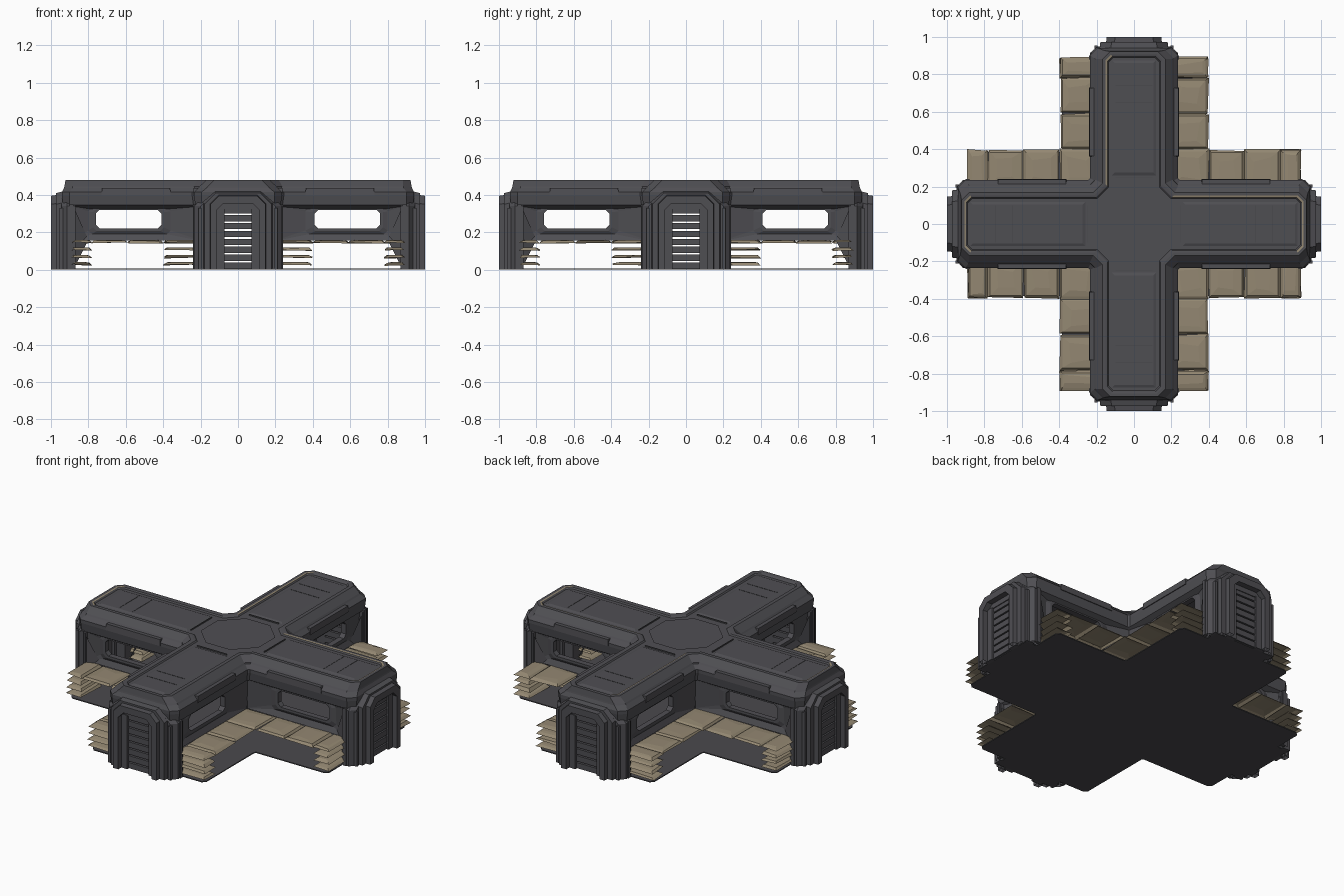
import bpy, bmesh, math, random
from mathutils import Matrix, Vector

if "Cube" in bpy.data.objects:
    bpy.data.objects.remove(bpy.data.objects["Cube"])

random.seed(4)


def material(name, rgb):
    m = bpy.data.materials.new(name)
    m.diffuse_color = (*rgb, 1)
    m.use_nodes = True
    m.node_tree.nodes["Principled BSDF"].inputs["Base Color"].default_value = m.diffuse_color
    return m


GREY = material("dark grey metal", (0.078, 0.077, 0.086))
DEEP = material("deep grey metal", (0.068, 0.067, 0.074))
TAN = material("tan sandbag", (0.295, 0.245, 0.168))

ONE = [Matrix.Identity(4)]
SYM4 = [Matrix.Rotation(i * math.pi / 2, 4, 'Z') for i in range(4)]
SYM8 = SYM4 + [r @ Matrix.Scale(-1, 4, (0, 1, 0)) for r in SYM4]


def build(name, faces, mats, sym=ONE, rule=None):
    """Make one object from polygons, repeated by every transform in sym."""
    bm = bmesh.new()
    for m in sym:
        for f in faces:
            bm.faces.new([bm.verts.new(m @ Vector(p)) for p in f])
    bmesh.ops.remove_doubles(bm, verts=bm.verts, dist=0.0002)
    bmesh.ops.recalc_face_normals(bm, faces=bm.faces)
    if rule:
        for f in bm.faces:
            f.material_index = rule(f)
    me = bpy.data.meshes.new(name)
    bm.to_mesh(me)
    bm.free()
    for m in mats:
        me.materials.append(m)
    ob = bpy.data.objects.new(name, me)
    bpy.context.collection.objects.link(ob)
    return ob


def loft(rings, closed=True):
    n = len(rings[0])
    return [[a[i], a[(i + 1) % n], b[(i + 1) % n], b[i]]
            for a, b in zip(rings, rings[1:]) for i in range(n if closed else n - 1)]


def rect(x0, x1, y0, y1, z):
    return [(x0, y0, z), (x1, y0, z), (x1, y1, z), (x0, y1, z)]


def box(x0, x1, y0, y1, z0, z1, inset=0):
    a = rect(x0, x1, y0, y1, z0)
    b = rect(x0 + inset, x1 - inset, y0 + inset, y1 - inset, z1)
    return loft([a, b]) + [a, b]


def cross(z, w, L, ci, co):
    """Plus-shaped outline: half width, arm length, inner and outer chamfers."""
    q = [(L, w - co), (L - co, w), (w + ci, w), (w, w + ci), (w, L - co), (w - co, L)]
    return [tuple(r @ Vector((x, y, z))) for r in SYM4 for x, y in q]


def arch(x, w, top, c):
    return [(x, w, 0), (x, w, top - c), (x, w - c, top),
            (x, c - w, top), (x, -w, top - c), (x, -w, 0)]


def portal(sections, inner):
    """Doorway frame lofted along x with an arched opening."""
    outs = [arch(*s) for s in sections]
    ins = [arch(s[0], *inner) for s in (sections[0], sections[-1])]
    return (loft(outs, False) + loft(ins, False)
            + loft([outs[0], ins[0]], False) + loft([outs[-1], ins[1]], False))


# Roof shell with stepped rim and worn tan edging
rings = [cross(*r) for r in [
    (0.325, 0.195, 0.90, 0.01, 0.03), (0.345, 0.228, 0.935, 0.01, 0.035),
    (0.395, 0.235, 0.942, 0.01, 0.04), (0.415, 0.235, 0.942, 0.01, 0.04),
    (0.438, 0.212, 0.930, 0.02, 0.045), (0.446, 0.206, 0.928, 0.03, 0.045),
    (0.480, 0.168, 0.922, 0.05, 0.04), (0.480, 0.152, 0.905, 0.06, 0.03),
    (0.478, 0.143, 0.897, 0.06, 0.028), (0.470, 0.137, 0.89, 0.06, 0.025)]]


def worn(f):
    c = f.calc_center_median()
    edge = 0.4785 < c.z < 0.4797
    return int(edge and (abs(c.x) > 0.88 or (c.x < -0.1 and c.y > 0.3)
                         or (c.x > 0.3 and c.y > 0.1)))


build("roof_shell", loft(rings) + [rings[-1]], [GREY, TAN], rule=worn)

# Roof panels and seams, with a flat hub plate
build("roof_panel", box(0.25, 0.885, -0.128, 0.128, 0.466, 0.476, 0.025), [GREY], SYM4)
seams = []
for x in (0.25, 0.65, 0.74):
    seams += box(x - 0.002, x + 0.002, -0.10, 0.10, 0.47, 0.4775)
build("roof_seam", seams, [DEEP], SYM4)
hub = [(0.212 * math.cos(a), 0.212 * math.sin(a), 0.477)
       for a in [math.pi / 8 + i * math.pi / 4 for i in range(8)]]
build("roof_hub", [hub], [GREY])

# Armour plates on the eaves
build("eave_plate", box(0.36, 0.73, 0.20, 0.24, 0.398, 0.436, 0.003), [GREY], SYM8)

# Side walls with open windows
def wall_ring(x0, x1, z0, z1, c, y_low, y_high):
    return [(x0 + c, y_low, z0), (x1 - c, y_low, z0), (x1, y_low, z0 + c), (x1, y_high, z1 - c),
            (x1 - c, y_high, z1), (x0 + c, y_high, z1), (x0, y_high, z1 - c), (x0, y_low, z0 + c)]


wall = loft([wall_ring(0.20, 0.88, 0.155, 0.34, 0.001, 0.205, 0.218),
             wall_ring(0.36, 0.80, 0.19, 0.332, 0.02, 0.19, 0.195),
             wall_ring(0.395, 0.775, 0.207, 0.328, 0.02, 0.20, 0.20),
             wall_ring(0.41, 0.76, 0.22, 0.32, 0.02, 0.20, 0.20),
             wall_ring(0.41, 0.76, 0.22, 0.32, 0.02, 0.165, 0.165)])
# sloping buttress from wall to end frame
wall += [[(0.80, 0.19, 0.16), (0.88, 0.232, 0.0), (0.88, 0.232, 0.34)],
         [(0.88, 0.232, 0.0), (0.88, 0.19, 0.0), (0.80, 0.19, 0.16)]]
build("side_wall", wall, [GREY], SYM8)
build("inner_corner_post", box(0.185, 0.208, 0.185, 0.208, 0.1, 0.34), [GREY], SYM4)

# Stepped door portals on the four ends
build("end_frame", portal([(0.87, 0.235, 0.41, 0.07), (0.915, 0.235, 0.41, 0.07),
                           (0.945, 0.20, 0.41, 0.07)], (0.15, 0.37, 0.05)), [GREY], SYM4)
build("middle_frame", portal([(0.93, 0.185, 0.42, 0.06), (0.972, 0.18, 0.41, 0.06)],
                             (0.13, 0.36, 0.04)), [GREY], SYM4)
build("front_frame", portal([(0.965, 0.15, 0.40, 0.045), (1.0, 0.146, 0.395, 0.045)],
                            (0.112, 0.355, 0.035)), [GREY], SYM4)
build("frame_rib", box(0.90, 0.955, 0.195, 0.212, 0, 0.33)
      + box(0.88, 0.90, 0.22, 0.24, 0, 0.35), [GREY], SYM8)

# Louvred doors
door = box(0.945, 0.965, -0.135, 0.135, 0.325, 0.37)
door += box(0.945, 0.97, 0.072, 0.135, 0, 0.33) + box(0.945, 0.97, -0.135, -0.072, 0, 0.33)
for i in range(8):
    z = 0.004 + i * 0.0425
    door += box(0.945, 0.96, -0.075, 0.075, z, z + 0.034)
build("louvred_door", door, [GREY], SYM4)

# Ground plate
base = [cross(z, 0.385, 0.875, 0.01, 0.02) for z in (0, 0.006)]
build("floor_plate", loft(base) + base, [DEEP])
build("floor_tongue", box(0.86, 0.95, -0.2, 0.2, 0, 0.006), [DEEP], SYM4)


# Sandbags: puffed open covers around every inner corner, layered at the arm ends
def bag(x0, x1, y0, y1, z):
    j = lambda s: random.uniform(-s, s)
    low = [(x + j(0.006), y + j(0.006), z - 0.015 + j(0.005)) for x, y, _ in rect(x0, x1, y0, y1, z)]
    mid = [(x, y, z - 0.004 + j(0.003)) for x, y, _ in rect(x0 + .012, x1 - .012, y0 + .012, y1 - .012, z)]
    d = 0.05 if min(x1 - x0, y1 - y0) > 0.12 else 0.03
    top = [(x + j(0.012), y + j(0.012), z) for x, y, _ in rect(x0 + d, x1 - d, y0 + d, y1 - d, z)]
    return loft([low, mid, top]) + [top]


spots = [(0.195, 0.40, 0.195, 0.40)]
for a, b in ((0.40, 0.59), (0.592, 0.782), (0.784, 0.89)):
    spots += [(a, b, 0.195, 0.395), (0.195, 0.395, a, b)]
upper, lower = [], []
for r in SYM4:
    for s in spots:
        levels = (0.159, 0.12, 0.08, 0.04) if max(s) > 0.8 else (0.159,)
        for z in levels:
            fs = [[tuple(r @ Vector(p)) for p in f] for f in bag(*s, z)]
            (upper if z > 0.15 else lower).extend(fs)
build("sandbag_top_layer", upper, [TAN])
build("sandbag_lower_layers", lower, [TAN])
